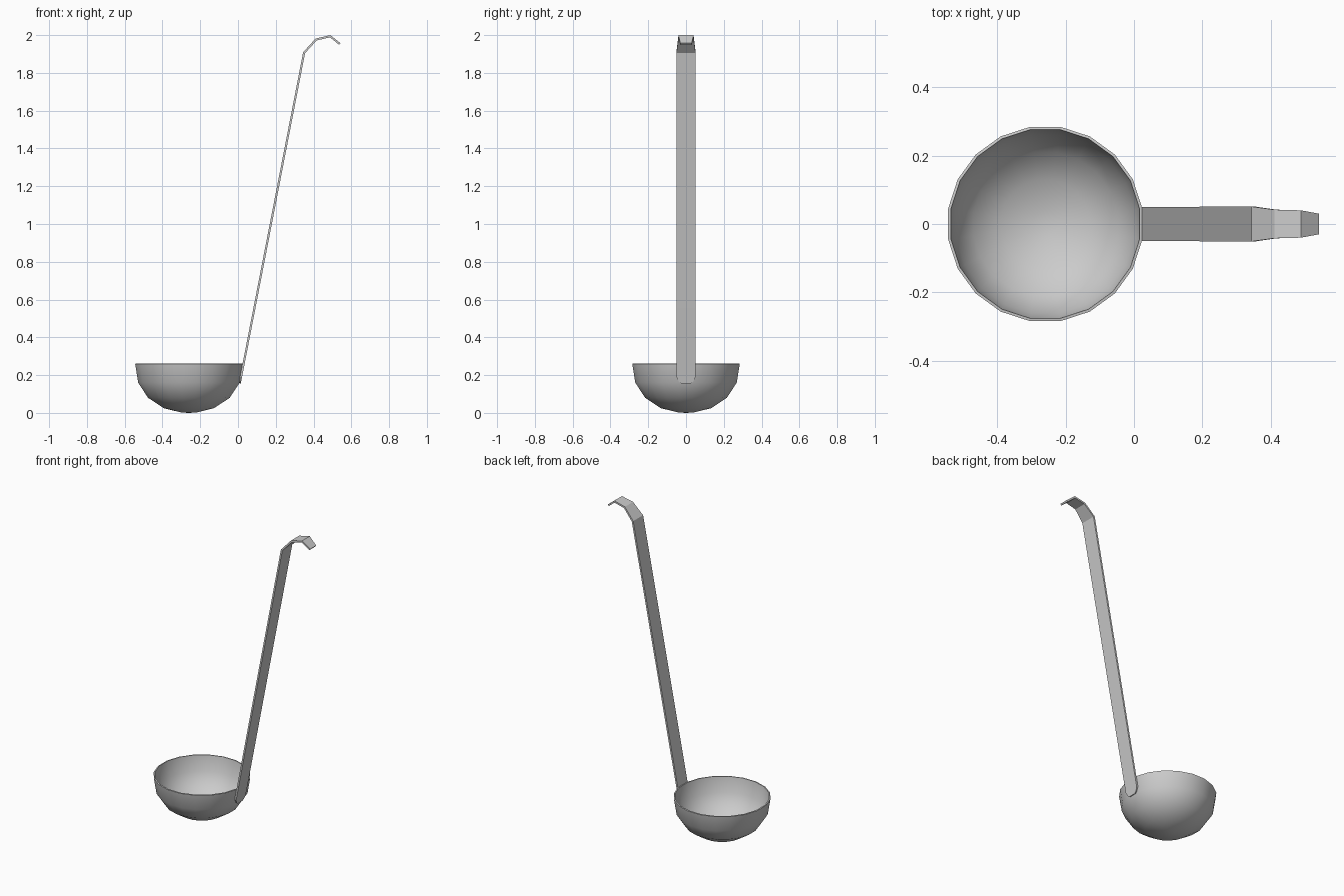
import bpy, bmesh, math

if "Cube" in bpy.data.objects:
    bpy.data.objects.remove(bpy.data.objects["Cube"])


def make_object(name, bm, thickness, offset, angle):
    bmesh.ops.recalc_face_normals(bm, faces=bm.faces[:])
    mesh = bpy.data.meshes.new(name)
    bm.to_mesh(mesh)
    bm.free()
    obj = bpy.data.objects.new(name, mesh)
    bpy.context.collection.objects.link(obj)
    solid = obj.modifiers.new("thickness", 'SOLIDIFY')
    solid.thickness = thickness
    solid.offset = offset
    solid.use_even_offset = True
    bpy.ops.object.select_all(action='DESELECT')
    obj.select_set(True)
    bpy.context.view_layer.objects.active = obj
    bpy.ops.object.modifier_apply(modifier=solid.name)
    bpy.ops.object.shade_smooth_by_angle(angle=math.radians(angle))
    return obj


# Bowl: 20-sided revolved shell, profile given as (radius, height)
SIDES, CENTRE_X = 20, -0.26
profile = [(0.288, 0.26), (0.272, 0.16), (0.219, 0.08), (0.135, 0.025), (0.04, 0.002)]
bm = bmesh.new()
rings = []
for r, z in profile:
    angles = [2 * math.pi * (i + 0.5) / SIDES for i in range(SIDES)]
    rings.append([bm.verts.new((CENTRE_X + r * math.cos(a), r * math.sin(a), z)) for a in angles])
pole = bm.verts.new((CENTRE_X, 0, 0))
for upper, lower in zip(rings, rings[1:]):
    for i in range(SIDES):
        j = (i + 1) % SIDES
        bm.faces.new((upper[i], lower[i], lower[j], upper[j]))
for i in range(SIDES):
    bm.faces.new((rings[-1][i], pole, rings[-1][(i + 1) % SIDES]))
# Orient the open shell outwards before thickening inwards
bowl = make_object("bowl", bm, 0.008, -1, 40)

# Handle: flat strip with rounded foot and hooked tip, rows of (x, z, half width)
rows = [(0.009, 0.157, 0.025), (0.011, 0.166, 0.038), (0.016, 0.19, 0.05),
        (0.35, 1.907, 0.051), (0.414, 1.977, 0.042), (0.488, 1.994, 0.04),
        (0.539, 1.953, 0.03)]
bm = bmesh.new()
pairs = [(bm.verts.new((x, -w, z)), bm.verts.new((x, w, z))) for x, z, w in rows]
for (a, b), (c, d) in zip(pairs, pairs[1:]):
    bm.faces.new((a, b, d, c))
handle = make_object("handle", bm, 0.011, 0, 25)
